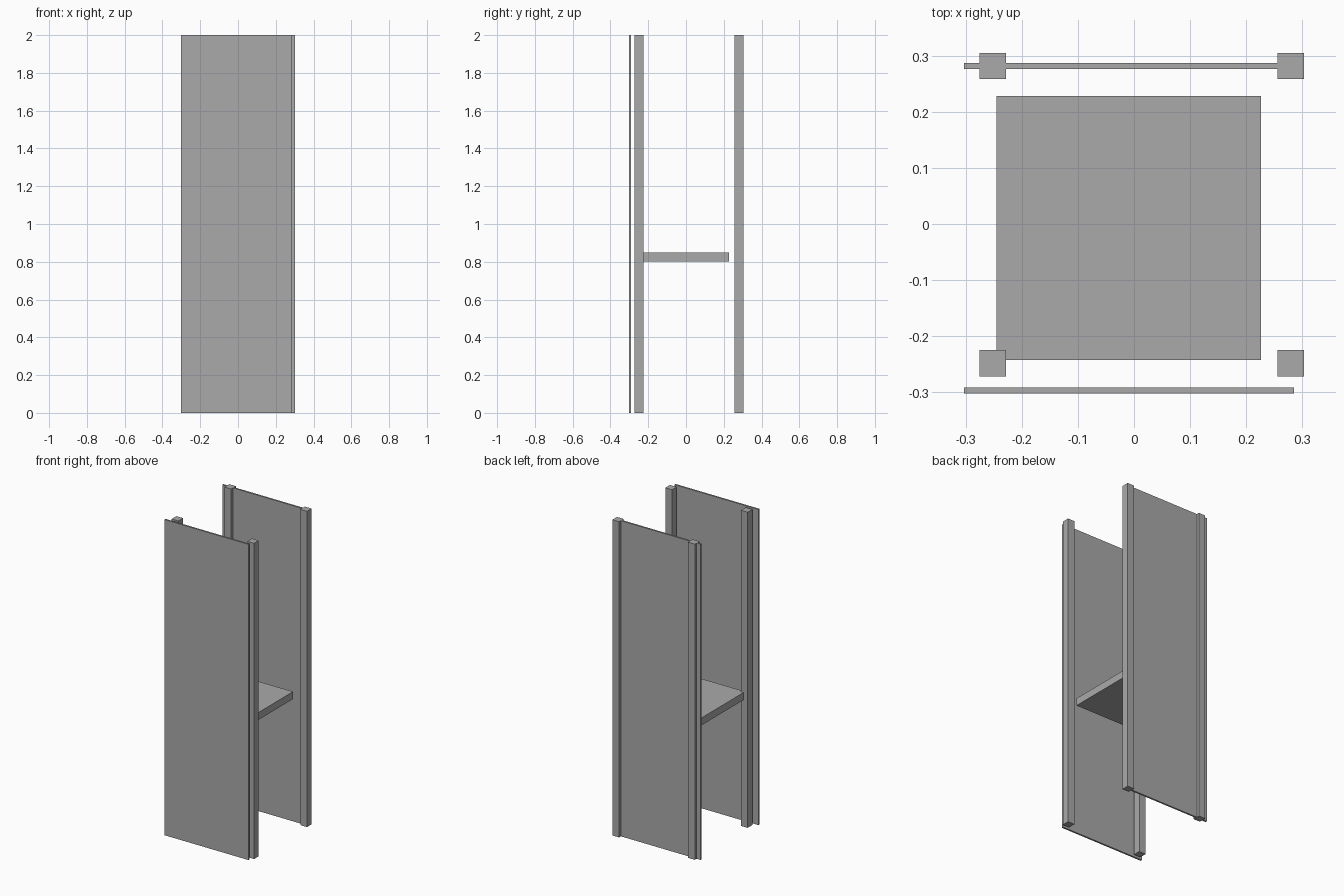
import bpy
from mathutils import Vector

# Remove the default object
cube = bpy.data.objects.get("Cube")
if cube:
    bpy.data.objects.remove(cube, do_unlink=True)

# Single plain finish
GREY = (0.4, 0.4, 0.4, 1.0)
grey = bpy.data.materials.new("plain_grey")
grey.use_nodes = True
grey.diffuse_color = GREY
grey.node_tree.nodes["Principled BSDF"].inputs["Base Color"].default_value = GREY

HEIGHT = 2.0
POST = 0.047


def box(name, low, high):
    """Axis-aligned box between two opposite corners."""
    low, high = Vector(low), Vector(high)
    bpy.ops.mesh.primitive_cube_add(size=1, location=(low + high) / 2)
    obj = bpy.context.object
    obj.name = obj.data.name = name
    size = high - low
    for v in obj.data.vertices:
        v.co = v.co * size
    obj.data.materials.append(grey)
    return obj


# Four square corner posts
for side, x in (("right", -0.275), ("left", 0.256)):
    for end, y in (("front", -0.272), ("back", 0.258)):
        box(f"{end}_{side}_post", (x, y, 0), (x + POST, y + POST, HEIGHT))

# Thin full-height panels: the front one stands clear of its posts,
# the back one runs through the middle of its posts
box("front_panel", (-0.303, -0.302, 0), (0.285, -0.291, HEIGHT))
box("back_panel", (-0.303, 0.276, 0), (0.285, 0.287, HEIGHT))

# Square shelf
box("shelf", (-0.245, -0.242, 0.802), (0.226, 0.228, 0.849))
